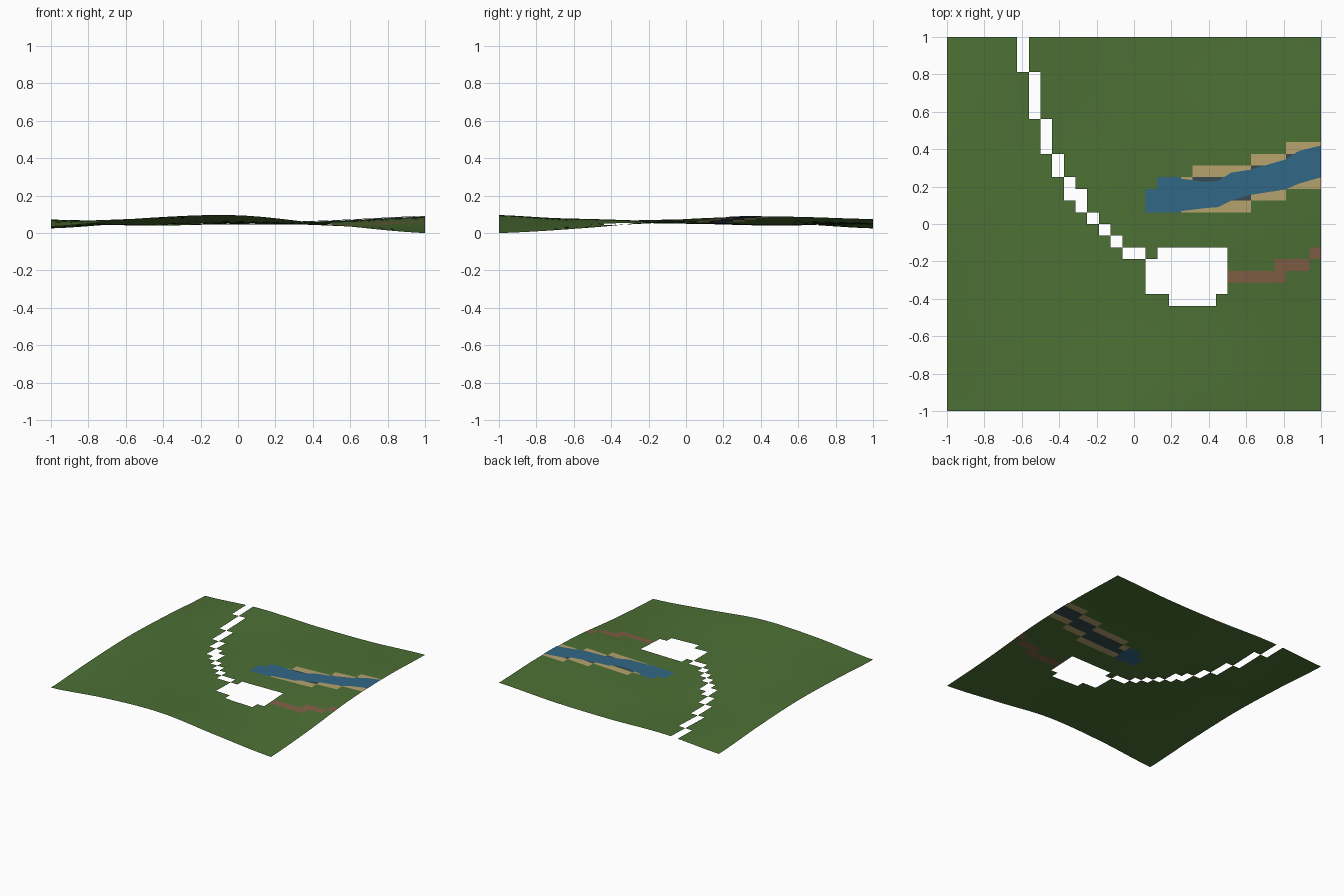
import bpy, bmesh

cube = bpy.data.objects.get("Cube")
if cube:
    bpy.data.objects.remove(cube, do_unlink=True)

N = 32            # ground tiles per side
TILE = 2 / N


def material(name, rgb):
    m = bpy.data.materials.new(name)
    m.use_nodes = True
    color = (*rgb, 1)
    m.diffuse_color = color
    bsdf = m.node_tree.nodes["Principled BSDF"]
    bsdf.inputs["Base Color"].default_value = color
    bsdf.inputs["Roughness"].default_value = 0.9
    return m


grass = material("grass_green", (.074, .162, .035))
sand = material("sand", (.47, .37, .155))
dirt = material("dirt_brown", (.22, .115, .062))
bed = material("river_bed_slate", (.038, .07, .08))
water = material("water_blue", (.031, .138, .242))

# Rolling ground heights, rows from front to back
HEIGHTS = [
    [.035, .080, .095, .045, .000],
    [.060, .075, .060, .040, .030],
    [.072, .055, .050, .060, .075],
    [.055, .040, .050, .065, .088],
    [.025, .055, .045, .050, .075],
]


def spline(vals, t):
    """Catmull-Rom through evenly spaced values, t from -1 to 1."""
    u = (t + 1) / 2 * (len(vals) - 1)
    i = min(int(u), len(vals) - 2)
    f = u - i
    p = [vals[max(0, min(len(vals) - 1, i + k))] for k in (-1, 0, 1, 2)]
    return p[1] + f / 2 * (p[2] - p[0] + f * (2 * p[0] - 5 * p[1] + 4 * p[2] - p[3]
                           + f * (3 * (p[1] - p[2]) + p[3] - p[0])))


def height(x, y):
    return max(0, spline([spline(row, x) for row in HEIGHTS], y))


def make_object(name, bm, mats):
    mesh = bpy.data.meshes.new(name)
    bmesh.ops.recalc_face_normals(bm, faces=bm.faces)
    if sum(f.normal.z for f in bm.faces) < 0:
        bmesh.ops.reverse_faces(bm, faces=bm.faces)
    for f in bm.faces:
        f.smooth = True
    bm.to_mesh(mesh)
    bm.free()
    for m in mats:
        mesh.materials.append(m)
    obj = bpy.data.objects.new(name, mesh)
    bpy.context.collection.objects.link(obj)
    return obj


def tiles(*blocks):
    """Tiles of blocks given as first column, last column, first row, last row."""
    return {(i, j) for a, b, c, d in blocks
            for i in range(a, b + 1) for j in range(c, d + 1)}


# Openings: winding path and the clearing it leads to
path_gap = tiles((6, 6, 29, 31), (7, 7, 25, 28), (8, 8, 22, 24), (9, 9, 20, 21),
                 (10, 10, 18, 19), (11, 11, 17, 18), (12, 12, 16, 16),
                 (13, 13, 15, 15), (14, 14, 14, 14), (15, 16, 13, 13))
clearing = tiles((17, 23, 10, 12), (18, 23, 13, 13), (19, 22, 9, 9))

# Painted tiles
road = tiles((24, 28, 11, 11), (28, 30, 12, 12), (31, 31, 13, 13))
pool = tiles((17, 17, 17, 18), (18, 19, 17, 19))
channel = tiles((20, 20, 18, 18), (21, 25, 18, 19), (26, 28, 19, 20), (29, 31, 20, 21))
banks = tiles((20, 20, 17, 19), (21, 25, 17, 20), (26, 28, 18, 21),
              (29, 31, 19, 22)) - channel


def tile_of(face):
    c = face.calc_center_median()
    return int((c.x + 1) / TILE), int((c.y + 1) / TILE)


# Ground sheet
bm = bmesh.new()
bmesh.ops.create_grid(bm, x_segments=N, y_segments=N, size=1)
gaps = path_gap | clearing
bmesh.ops.delete(bm, geom=[f for f in bm.faces if tile_of(f) in gaps], context='FACES')
for f in bm.faces:
    for index, group in enumerate((banks, road, channel, pool), 1):
        if tile_of(f) in group:
            f.material_index = index
for v in bm.verts:
    v.co.z = height(v.co.x, v.co.y)
make_object("ground", bm, [grass, sand, dirt, bed, water])

# River surface: x, front edge y, back edge y
BANK_LINE = [(.22, .065, .247), (.38, .085, .225), (.45, .09, .23), (.52, .125, .275),
             (.62, .155, .29), (.81, .185, .345), (.88, .215, .39), (1, .25, .42)]
bm = bmesh.new()
previous = None
STEPS, ACROSS = 4, 4
stations = []
for p, q in zip(BANK_LINE, BANK_LINE[1:]):
    stations += [[a + (b - a) * s / STEPS for a, b in zip(p, q)] for s in range(STEPS)]
stations.append(BANK_LINE[-1])
for x, front, back in stations:
    row = []
    for k in range(ACROSS + 1):
        y = front + (back - front) * k / ACROSS
        row.append(bm.verts.new((x, y, height(x, y) + .004)))
    if previous:
        for k in range(ACROSS):
            bm.faces.new((previous[k], row[k], row[k + 1], previous[k + 1]))
    previous = row
make_object("river_surface", bm, [water])
